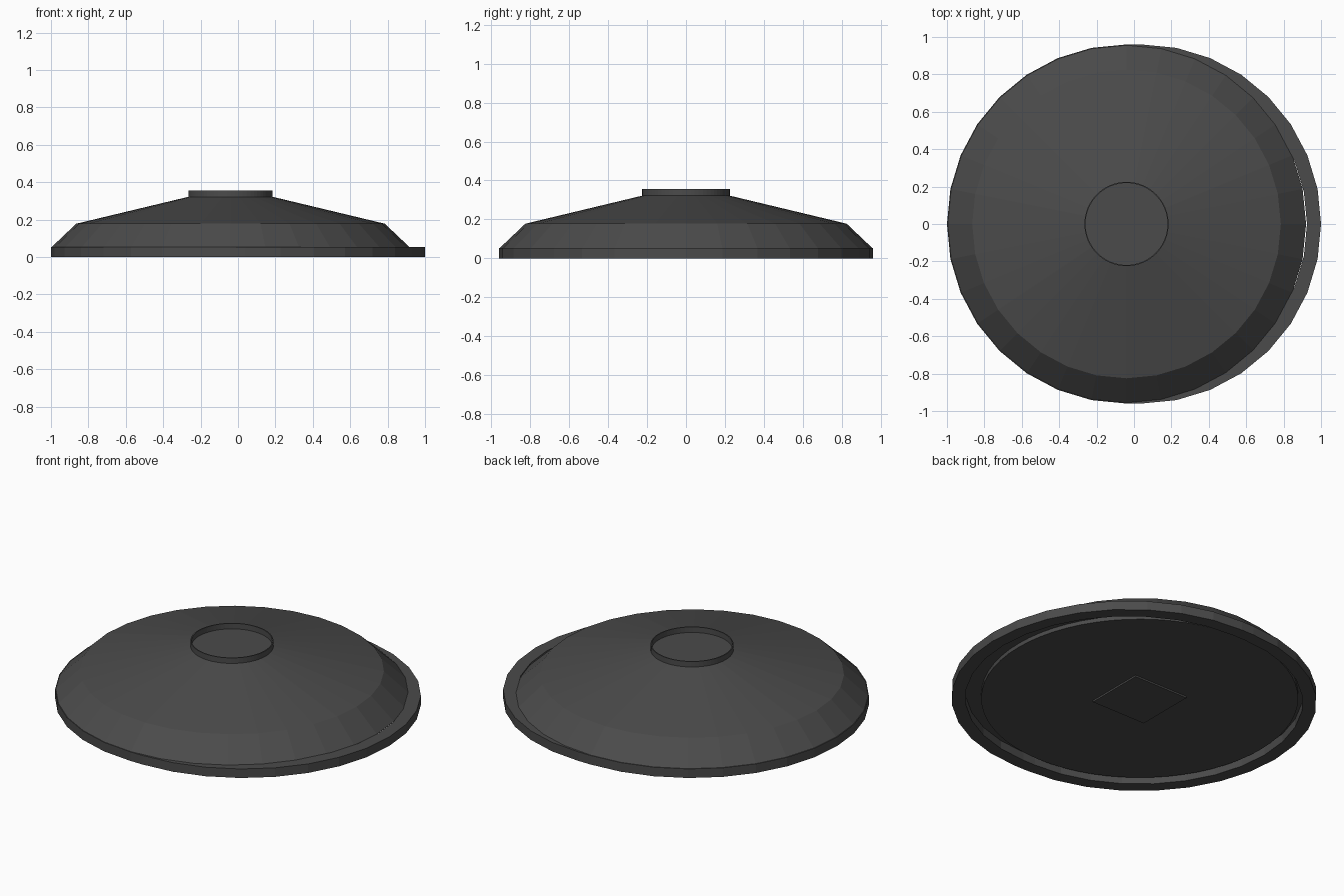
import bpy, bmesh, math

if "Cube" in bpy.data.objects:
    bpy.data.objects.remove(bpy.data.objects["Cube"])

SHIFT = 0.04   # dome sits left of centre, rim stretches to the right
SIDES = 32

mat = bpy.data.materials.new("charcoal grey")
mat.diffuse_color = (0.07, 0.07, 0.07, 1)
mat.use_nodes = True
mat.node_tree.nodes["Principled BSDF"].inputs["Base Color"].default_value = mat.diffuse_color


def finish(name, bm, x=0.0):
    bmesh.ops.recalc_face_normals(bm, faces=bm.faces)
    me = bpy.data.meshes.new(name)
    bm.to_mesh(me)
    bm.free()
    me.materials.append(mat)
    ob = bpy.data.objects.new(name, me)
    ob.location.x = x
    bpy.context.collection.objects.link(ob)
    return ob


def lathe(name, profile, sides, x):
    """Revolve a closed (radius, z) profile; radius 0 becomes a pole."""
    bm = bmesh.new()
    rings = []
    for r, z in profile:
        if r == 0:
            rings.append([bm.verts.new((0, 0, z))] * sides)
        else:
            rings.append([bm.verts.new((r * math.cos(a), r * math.sin(a), z))
                          for a in (2 * math.pi * i / sides for i in range(sides))])
    for a, b in zip(rings, rings[1:]):
        for i in range(sides):
            j = (i + 1) % sides
            quad = list(dict.fromkeys((a[i], a[j], b[j], b[i])))
            bm.faces.new(quad)
    return finish(name, bm, x)


# Shallow two-slope dome
lathe("dome", [(0, .05), (.96, .05), (.825, .178), (.225, .322), (0, .322)], SIDES, -SHIFT)

# Thin open collar on top
lathe("top_collar", [(.219, .32), (.225, .32), (.225, .355), (.219, .355), (.219, .32)], 64, -SHIFT)

# Round plate under the dome
lathe("under_plate", [(0, .05), (.86, .05), (.86, .026), (0, .026)], 64, -SHIFT)

# Small square pad below the plate
bm = bmesh.new()
bmesh.ops.create_cube(bm, size=1)
bmesh.ops.scale(bm, vec=(.36, .36, .012), verts=bm.verts)
bmesh.ops.translate(bm, vec=(0, 0, .022), verts=bm.verts)
finish("square_pad", bm, -SHIFT)

# Rim: two half rings pulled apart along x, made of separate slabs
bm = bmesh.new()
stops = []
for side, start in ((1, -math.pi / 2), (-1, math.pi / 2)):
    for i in range(SIDES // 2 + 1):
        stops.append((side * SHIFT, start + 2 * math.pi * i / SIDES))


def corner(stop, r, z):
    return bm.verts.new((stop[0] + r * math.cos(stop[1]), r * math.sin(stop[1]), z))


section = [(.885, 0), (.96, 0), (.96, .054), (.885, .054)]
for k, s in enumerate(stops):
    t = stops[(k + 1) % len(stops)]
    a = [corner(s, r, z) for r, z in section]
    b = [corner(t, r, z) for r, z in section]
    for i in range(4):
        j = (i + 1) % 4
        bm.faces.new((a[i], b[i], b[j], a[j]))
    bm.faces.new(a)
    bm.faces.new(b)
finish("rim_slabs", bm)
